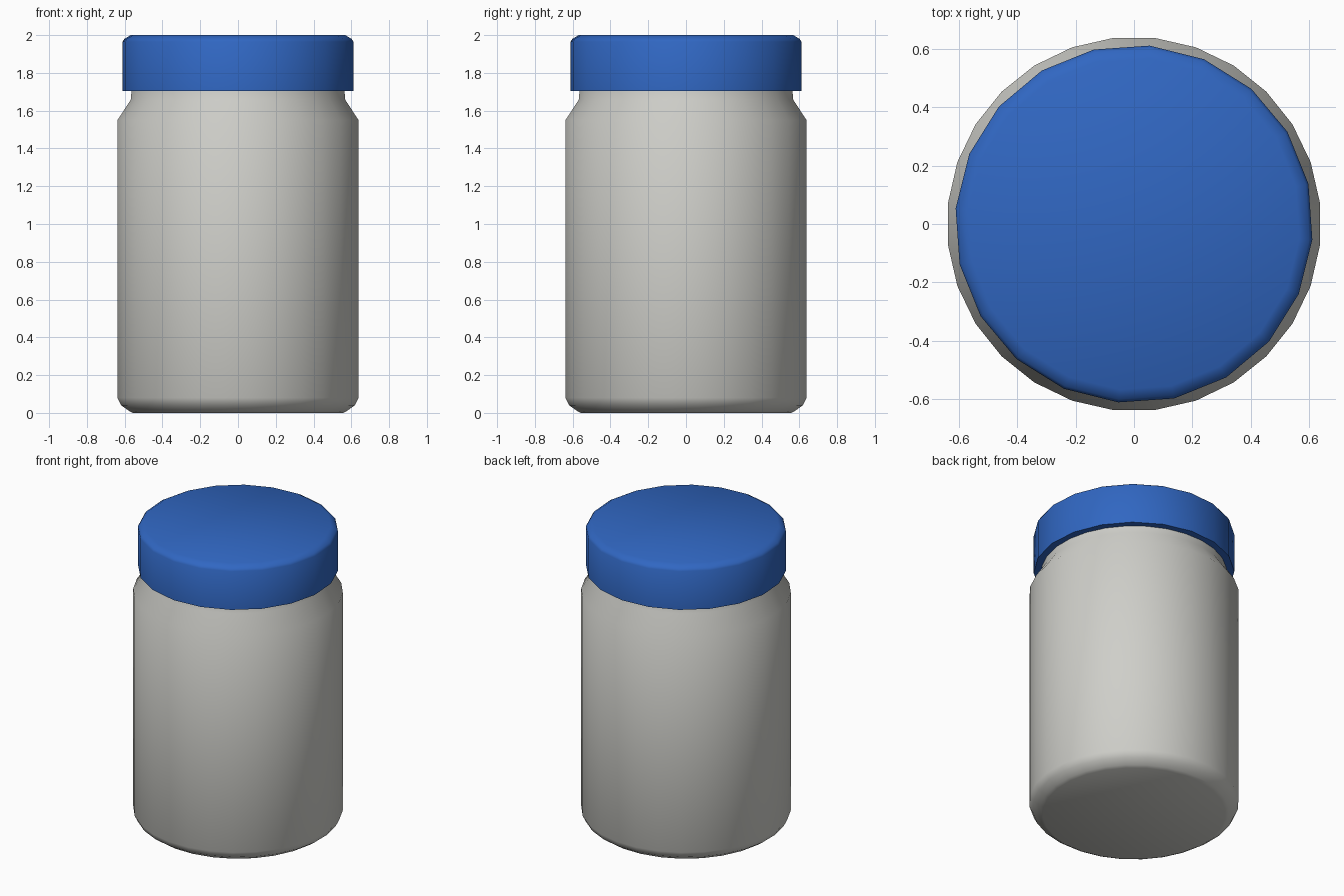
import bpy
import bmesh
from math import cos, sin, radians, tau

cube = bpy.data.objects.get("Cube")
if cube:
    bpy.data.objects.remove(cube, do_unlink=True)


def make_material(name, rgb):
    mat = bpy.data.materials.new(name)
    mat.use_nodes = True
    colour = (*rgb, 1.0)
    mat.diffuse_color = colour
    bsdf = next(n for n in mat.node_tree.nodes if n.type == 'BSDF_PRINCIPLED')
    bsdf.inputs["Base Color"].default_value = colour
    return mat


def lathe(name, profile, sides, phase, mat):
    """Turn a (radius, height) profile about z and cap both ends."""
    bm = bmesh.new()
    rings = []
    for r, z in profile:
        angles = [phase + tau * i / sides for i in range(sides)]
        rings.append([bm.verts.new((r * cos(a), r * sin(a), z)) for a in angles])
    for low, high in zip(rings, rings[1:]):
        for i in range(sides):
            j = (i + 1) % sides
            bm.faces.new((low[i], low[j], high[j], high[i]))
    bm.faces.new(rings[0][::-1])
    bm.faces.new(rings[-1])
    mesh = bpy.data.meshes.new(name)
    bm.to_mesh(mesh)
    bm.free()
    mesh.materials.append(mat)
    obj = bpy.data.objects.new(name, mesh)
    bpy.context.collection.objects.link(obj)
    # Soft bevels, crisp lower rim
    bpy.ops.object.select_all(action='DESELECT')
    obj.select_set(True)
    bpy.context.view_layer.objects.active = obj
    bpy.ops.object.shade_smooth_by_angle(angle=radians(60))
    return obj


grey = make_material("warm grey plastic", (0.62, 0.62, 0.585))
blue = make_material("blue plastic", (0.03, 0.135, 0.54))

# Jar: rounded foot, straight wall, sloped shoulder, neck inside the lid
jar_sides = 28
lathe("jar_body",
      [(0.56, 0.0), (0.58, 0.01), (0.622, 0.04), (0.642, 0.08),
       (0.642, 1.55), (0.57, 1.66), (0.566, 1.75)],
      jar_sides, tau / jar_sides / 2, grey)

# Screw lid with a bevelled top edge
lathe("lid",
      [(0.614, 1.705), (0.614, 1.965), (0.604, 1.98), (0.57, 2.0)],
      20, radians(-5), blue)
